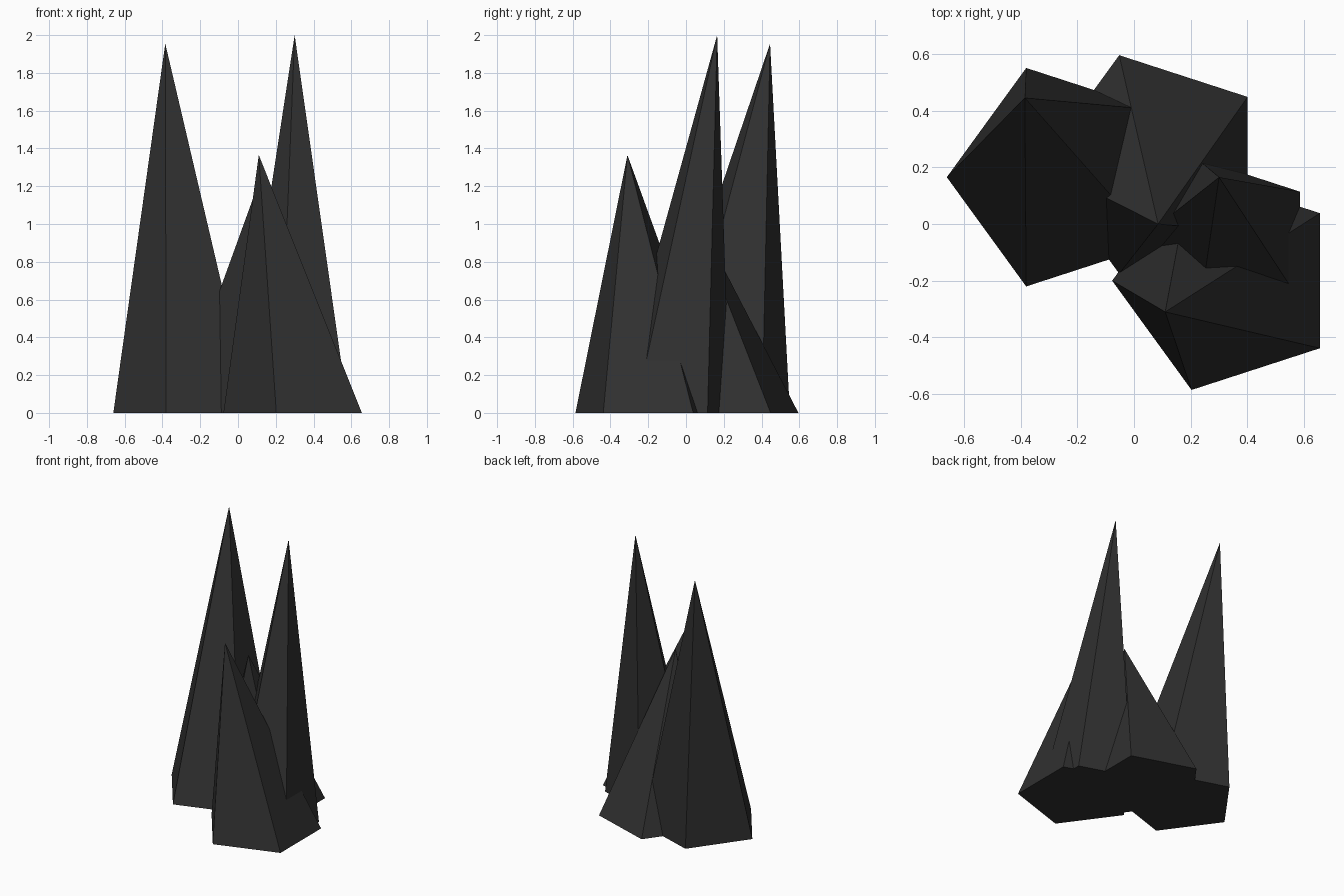
import bpy, bmesh, math

if "Cube" in bpy.data.objects:
    bpy.data.objects.remove(bpy.data.objects["Cube"])

rock = bpy.data.materials.new("charcoal_rock")
rock.diffuse_color = (0.03, 0.03, 0.03, 1)
rock.use_nodes = True
rock.node_tree.nodes["Principled BSDF"].inputs["Base Color"].default_value = rock.diffuse_color


def spike(name, center, radius, tip):
    """Five-sided spike with an off-centre tip; one base corner points to -x."""
    bm = bmesh.new()
    angles = [math.radians(36 + 72 * i) for i in range(5)]
    base = [bm.verts.new((center[0] + radius * math.cos(a),
                          center[1] + radius * math.sin(a), 0)) for a in angles]
    apex = bm.verts.new(tip)
    bm.faces.new(base[::-1])
    for i in range(5):
        bm.faces.new((base[i], base[(i + 1) % 5], apex))
    mesh = bpy.data.meshes.new(name)
    bm.to_mesh(mesh)
    bm.free()
    mesh.materials.append(rock)
    obj = bpy.data.objects.new(name, mesh)
    bpy.context.collection.objects.link(obj)
    return obj


# Cluster of four overlapping rock spikes
spike("left_spike", (-0.255, 0.165), 0.405, (-0.385, 0.445, 1.955))
spike("front_spike", (0.328, -0.2), 0.405, (0.11, -0.31, 1.365))
spike("back_spike", (0.073, 0.21), 0.405, (0.085, 0.0, 1.15))
spike("right_spike", (0.32, -0.078), 0.327, (0.3, 0.165, 2.0))
